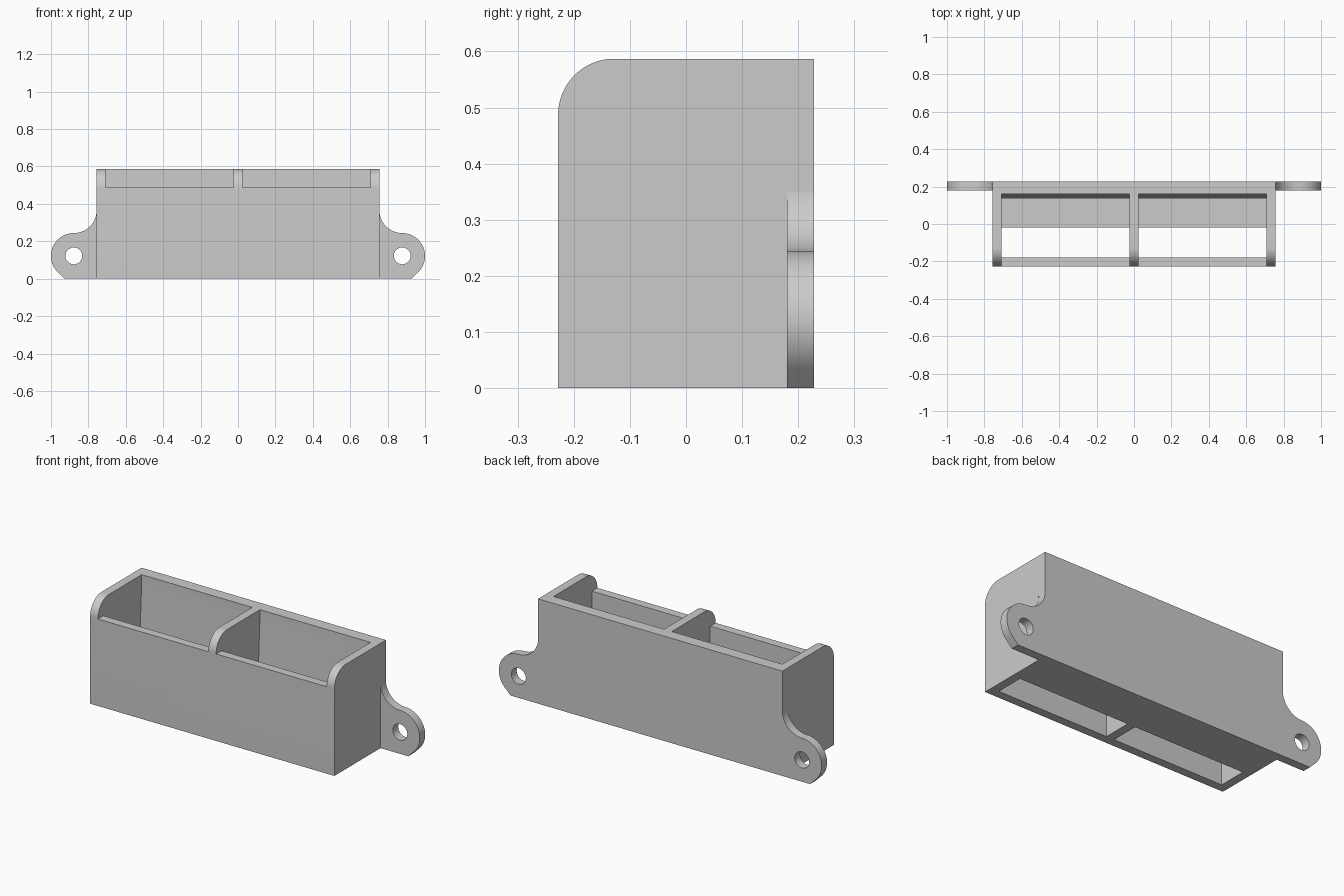
import bpy
import bmesh
from math import sin, cos, pi, radians
from mathutils import Vector

cube = bpy.data.objects.get("Cube")
if cube:
    bpy.data.objects.remove(cube, do_unlink=True)

GREY = (0.6, 0.6, 0.6, 1)
plastic = bpy.data.materials.new("grey plastic")
plastic.use_nodes = True
plastic.diffuse_color = GREY
plastic.node_tree.nodes["Principled BSDF"].inputs["Base Color"].default_value = GREY

HALF_W, HALF_D, HEIGHT = 0.757, 0.228, 0.587
WALL = 0.048
ROUND = 0.1          # front top corner radius
EAR_R, HOLE_R = 0.122, 0.045
EAR_X = 1 - EAR_R


def arc(u, v, r, start, end, steps=24):
    """Points on an arc, angles in degrees."""
    angles = [radians(start + (end - start) * i / steps) for i in range(steps + 1)]
    return [(u + r * cos(a), v + r * sin(a)) for a in angles]


def prism(name, loops, place, depth):
    """Fill the outline (with holes) and extrude it along depth."""
    bm = bmesh.new()
    for loop in loops:
        verts = [bm.verts.new(place(u, v)) for u, v in loop]
        for a, b in zip(verts, verts[1:] + verts[:1]):
            bm.edges.new((a, b))
    bmesh.ops.triangle_fill(bm, edges=bm.edges[:], use_beauty=True)
    out = bmesh.ops.extrude_face_region(bm, geom=bm.faces[:], use_keep_orig=True)
    moved = [g for g in out["geom"] if isinstance(g, bmesh.types.BMVert)]
    bmesh.ops.translate(bm, verts=moved, vec=Vector(depth))
    bmesh.ops.recalc_face_normals(bm, faces=bm.faces[:])
    bmesh.ops.dissolve_limit(bm, angle_limit=0.002, verts=bm.verts[:], edges=bm.edges[:])
    mesh = bpy.data.meshes.new(name)
    bm.to_mesh(mesh)
    bm.free()
    mesh.materials.append(plastic)
    obj = bpy.data.objects.new(name, mesh)
    bpy.context.collection.objects.link(obj)
    return obj


def smooth(obj):
    bpy.ops.object.select_all(action="DESELECT")
    obj.select_set(True)
    bpy.context.view_layer.objects.active = obj
    bpy.ops.object.shade_smooth_by_angle(angle=radians(30))


# Holder body: side profile with a rounded front top corner
side = [(-HALF_D, 0), (HALF_D, 0), (HALF_D, HEIGHT)]
side += arc(ROUND - HALF_D, HEIGHT - ROUND, ROUND, 90, 180)
body = prism("holder_body", [side], lambda y, z: (-HALF_W, y, z), (2 * HALF_W, 0, 0))

# Two bays: low front wall, slot in the floor, slightly sloping back
rim = HEIGHT - ROUND
bay = [(-0.18, -0.1), (-0.02, -0.1), (-0.02, WALL), (0.135, WALL), (0.16, 0.54),
       (0.16, 0.7), (-0.3, 0.7), (-0.3, rim), (-0.18, rim)]
bay_w = HALF_W - 1.5 * WALL
for x in (WALL / 2, -WALL / 2 - bay_w):
    cutter = prism("bay_cutter", [bay], lambda y, z: (x, y, z), (bay_w, 0, 0))
    cutter.hide_render = True
    mod = body.modifiers.new("bay", "BOOLEAN")
    mod.operation = "DIFFERENCE"
    mod.solver = "EXACT"
    mod.object = cutter
    bpy.context.view_layer.objects.active = body
    bpy.ops.object.modifier_apply(modifier=mod.name)
    bpy.data.objects.remove(cutter, do_unlink=True)
smooth(body)

# Mounting ears: rounded tab with a screw hole and a fillet up the wall
outline = [(HALF_W, 0), (EAR_X + EAR_R * (2 ** 0.5 - 1), 0)]
outline += arc(EAR_X, EAR_R, EAR_R, -45, 90, 36)
outline += arc(EAR_X, 3 * EAR_R, EAR_R, 270, 187)[1:] + [(HALF_W, 3 * EAR_R)]
hole = arc(EAR_X, EAR_R, HOLE_R, 0, 360, 40)[:-1]
for name, s in (("left_ear", 1), ("right_ear", -1)):
    ear = prism(name, [outline, hole], lambda x, z: (s * x, HALF_D - WALL, z), (0, WALL, 0))
    smooth(ear)
